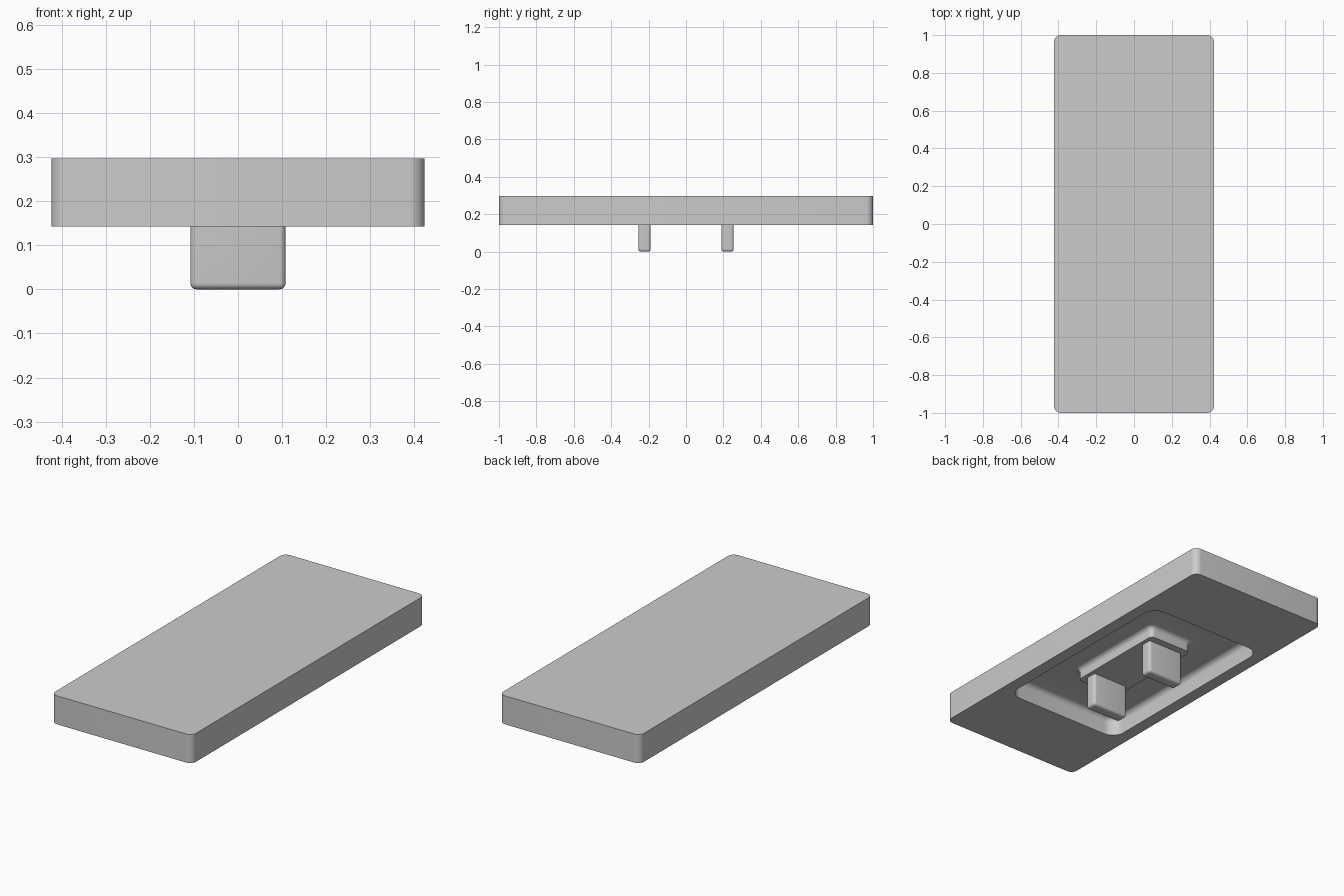
import bpy, bmesh
from math import sin, cos, pi

cube = bpy.data.objects.get("Cube")
if cube:
    bpy.data.objects.remove(cube, do_unlink=True)

grey = bpy.data.materials.new("light_grey")
grey.use_nodes = True
COLOUR = (0.6, 0.6, 0.6, 1)
grey.diffuse_color = COLOUR
grey.node_tree.nodes["Principled BSDF"].inputs["Base Color"].default_value = COLOUR

TOP, BOTTOM, CEILING, BOSS = 0.297, 0.142, 0.245, 0.183
ARC = 8   # segments in each rounded corner


def finish(name, bm):
    bmesh.ops.recalc_face_normals(bm, faces=bm.faces)
    mesh = bpy.data.meshes.new(name)
    bm.to_mesh(mesh)
    bm.free()
    mesh.materials.append(grey)
    obj = bpy.data.objects.new(name, mesh)
    bpy.context.collection.objects.link(obj)
    return obj


def smooth(obj):
    bpy.ops.object.select_all(action='DESELECT')
    obj.select_set(True)
    bpy.context.view_layer.objects.active = obj
    bpy.ops.object.shade_smooth_by_angle(angle=pi / 6)


def ring(bm, hx, hy, r, z):
    """Rounded rectangle of vertices at height z."""
    verts = []
    for q, (sx, sy) in enumerate([(1, 1), (-1, 1), (-1, -1), (1, -1)]):
        for i in range(ARC + 1):
            a = (q + i / ARC) * pi / 2
            verts.append(bm.verts.new((sx * (hx - r) + r * cos(a),
                                       sy * (hy - r) + r * sin(a), z)))
    return verts


# Slab with a filleted pocket underneath and a filleted boss inside it
bm = bmesh.new()
rings = [ring(bm, 0.423, 1, 0.036, TOP),
         ring(bm, 0.423, 1, 0.036, BOTTOM),
         ring(bm, 0.355, 0.58, 0.07, BOTTOM)]
fillet = 0.03
for i in range(7):
    t = i / 6 * pi / 2
    inset = fillet * (1 - cos(t))
    rings.append(ring(bm, 0.355 - inset, 0.58 - inset, 0.07 - inset,
                      CEILING - fillet * (1 - sin(t))))
fillet = 0.025
for i in range(7):
    t = i / 6 * pi / 2
    grow = fillet * (1 - sin(t))
    rings.append(ring(bm, 0.13 + grow, 0.295 + grow, 0.025 + grow,
                      CEILING - fillet * (1 - cos(t))))
rings.append(ring(bm, 0.13, 0.295, 0.025, BOSS))
for a, b in zip(rings, rings[1:]):
    for i in range(len(a)):
        j = (i + 1) % len(a)
        bm.faces.new((a[i], a[j], b[j], b[i]))
bm.faces.new(rings[0])
bm.faces.new(rings[-1])
smooth(finish("slab", bm))

# Two rounded legs standing on the boss
for name, y in (("front_leg", -0.222), ("back_leg", 0.222)):
    bm = bmesh.new()
    bmesh.ops.create_cube(bm, size=1)
    height = BOSS + 0.025
    for v in bm.verts:
        v.co = (v.co.x * 0.216, v.co.y * 0.066 + y, (v.co.z + 0.5) * height)
    edges = [e for e in bm.edges if min(v.co.z for v in e.verts) < 0.01]
    bmesh.ops.bevel(bm, geom=edges, offset=0.014, segments=5,
                    profile=0.5, affect='EDGES')
    smooth(finish(name, bm))
